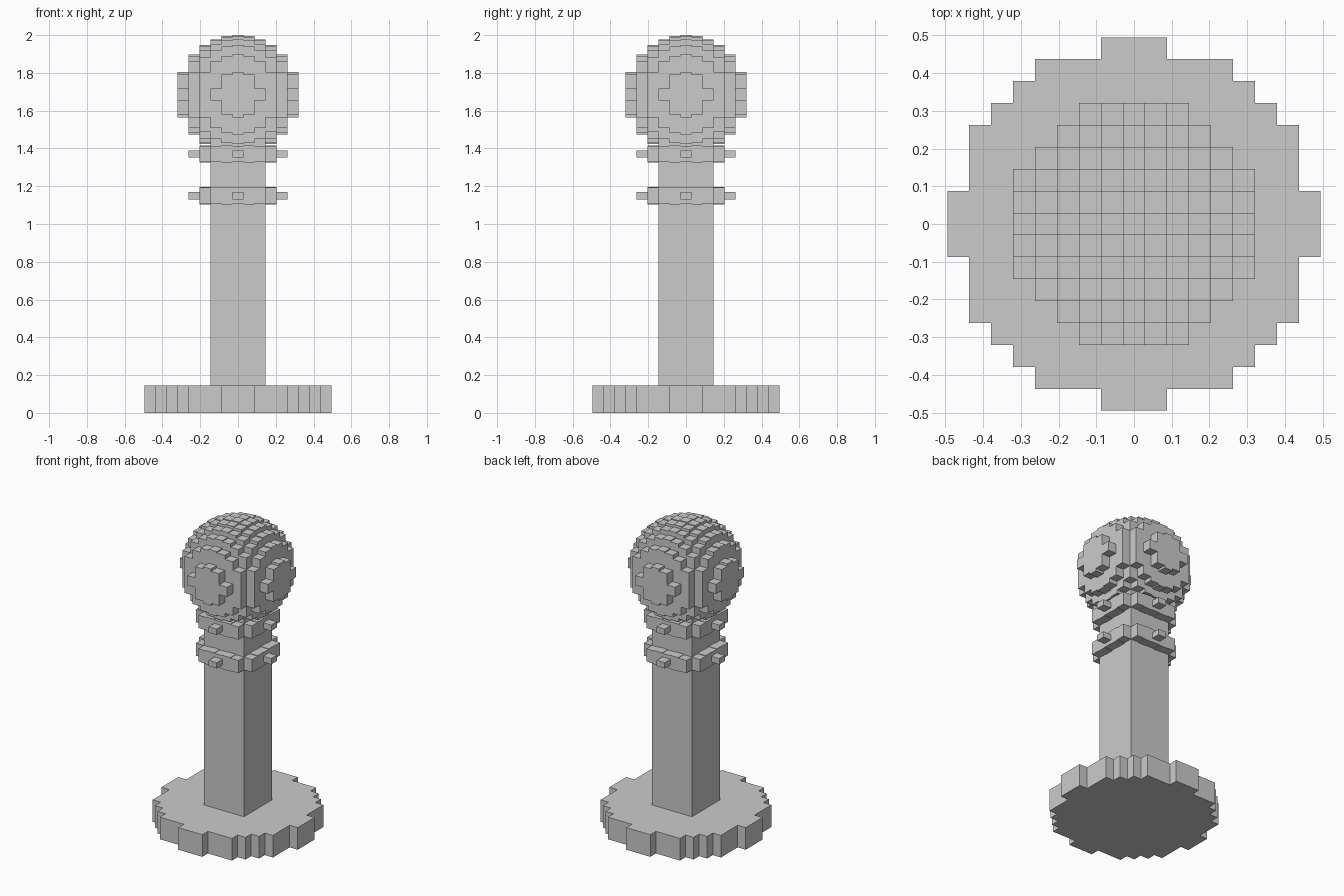
import bpy, bmesh
from math import hypot, sqrt

if "Cube" in bpy.data.objects:
    bpy.data.objects.remove(bpy.data.objects["Cube"])

H = 0.0582          # column width
SIDES = [(1, 0), (0, 1), (-1, 0), (0, -1)]


def columns(name, span):
    """Build a stepped solid; span(i, j) gives (low, high) of a column or None."""
    cells = {}
    for i in range(-8, 9):
        for j in range(-8, 9):
            s = span(i, j)
            if s:
                cells[i, j] = s
    bm = bmesh.new()

    def quad(pts):
        bm.faces.new([bm.verts.new(p) for p in pts])

    for (i, j), (lo, hi) in cells.items():
        x, y, r = i * H, j * H, H / 2
        ring = [(x - r, y - r), (x + r, y - r), (x + r, y + r), (x - r, y + r)]
        quad([(a, b, hi) for a, b in ring])
        quad([(a, b, lo) for a, b in reversed(ring)])
        # side walls only where the neighbouring column leaves them exposed
        for k, (dx, dy) in enumerate(SIDES):
            n = cells.get((i + dx, j + dy))
            if n:
                walls = [(lo, min(hi, n[0])), (max(lo, n[1]), hi)]
            else:
                walls = [(lo, hi)]
            (ax, ay), (bx, by) = ring[(k + 1) % 4], ring[(k + 2) % 4]
            for z0, z1 in walls:
                if z1 - z0 > 1e-5:
                    quad([(ax, ay, z0), (bx, by, z0), (bx, by, z1), (ax, ay, z1)])
    bmesh.ops.remove_doubles(bm, verts=bm.verts[:], dist=1e-5)
    me = bpy.data.meshes.new(name)
    bm.to_mesh(me)
    bm.free()
    ob = bpy.data.objects.new(name, me)
    bpy.context.collection.objects.link(ob)
    return ob


def disc(radius_cells, lo, hi):
    return lambda i, j: (lo, hi) if hypot(i, j) < radius_cells else None


def ball(radius, z):
    def span(i, j):
        d = radius ** 2 - (H * hypot(i, j)) ** 2
        return (z - sqrt(d), z + sqrt(d)) if d > 0 else None
    return span


def torus(major, minor, z):
    def span(i, j):
        d = minor ** 2 - (H * hypot(i, j) - major) ** 2
        return (z - sqrt(d), z + sqrt(d)) if d > 0 else None
    return span


# Base plate and shaft
columns("base", disc(8.15, 0, 0.145))
columns("shaft", disc(2.9, 0.14, 1.6))
# Two collars around the shaft
columns("lower_collar", torus(0.191, 0.046, 1.15))
columns("upper_collar", torus(0.191, 0.046, 1.37))
# Ball on top
columns("ball_top", ball(0.315, 1.685))
